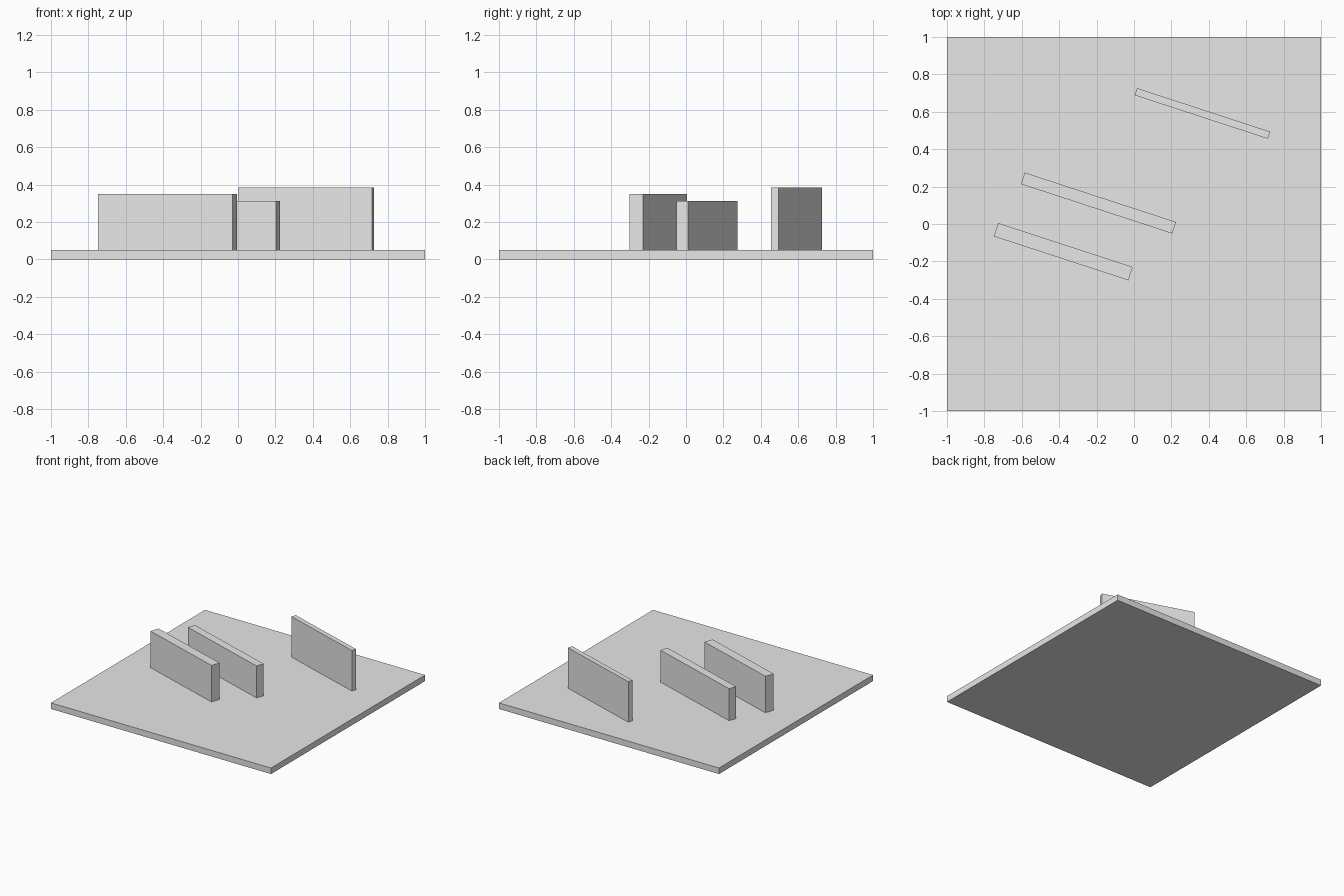
import bpy
from math import radians

cube = bpy.data.objects.get("Cube")
if cube:
    bpy.data.objects.remove(cube, do_unlink=True)

# Single plain grey for the whole model
grey = bpy.data.materials.new("light_grey")
grey.use_nodes = True
colour = (0.8, 0.8, 0.8, 1)
grey.diffuse_color = colour
grey.node_tree.nodes["Principled BSDF"].inputs["Base Color"].default_value = colour

BASE_TOP = 0.05
WALL_ANGLE = radians(-18.1)


def box(name, centre, size, bottom, top, angle=0):
    """Upright box between two heights, turned about z."""
    bpy.ops.mesh.primitive_cube_add(
        size=1, location=(*centre, (bottom + top) / 2), rotation=(0, 0, angle))
    ob = bpy.context.object
    ob.name = ob.data.name = name
    ob.scale = (*size, top - bottom)
    bpy.ops.object.transform_apply(location=False, rotation=False, scale=True)
    ob.data.materials.append(grey)
    return ob


# Square base plate
box("base_plate", (0, 0), (2, 2), 0, BASE_TOP)

# Three parallel upright walls: centre, (length, thickness), top height
walls = {
    "front_wall": ((-0.378, -0.148), (0.757, 0.075), 0.35),
    "middle_wall": ((-0.19, 0.112), (0.851, 0.065), 0.313),
    "back_wall": ((0.366, 0.591), (0.749, 0.04), 0.383),
}
for name, (centre, size, top) in walls.items():
    box(name, centre, size, BASE_TOP, top, WALL_ANGLE)
